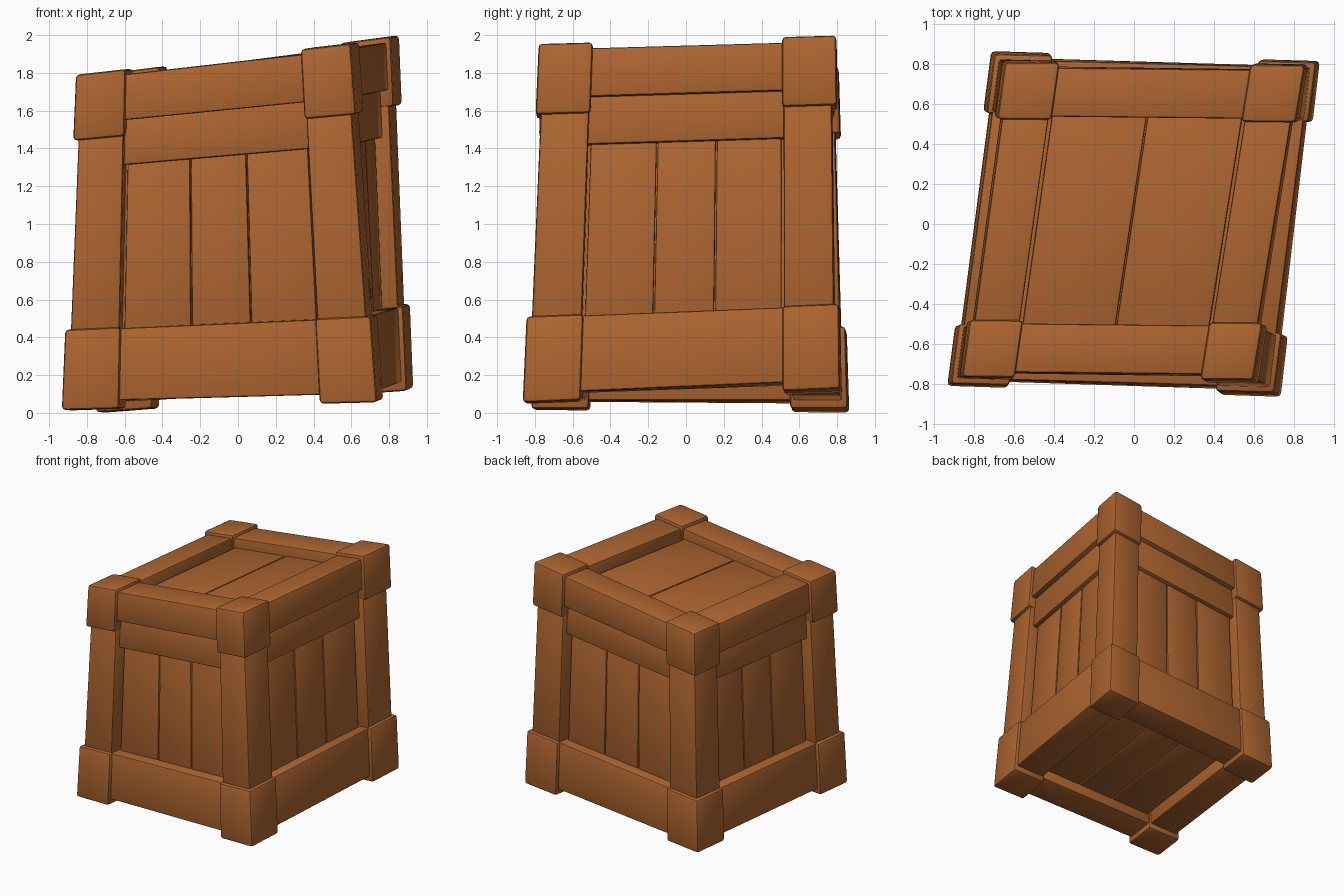
import bpy, bmesh
from mathutils import Vector

if "Cube" in bpy.data.objects:
    bpy.data.objects.remove(bpy.data.objects["Cube"])

wood = bpy.data.materials.new("warm brown wood")
wood.diffuse_color = (0.42, 0.13, 0.03, 1)
wood.use_nodes = True
wood.node_tree.nodes["Principled BSDF"].inputs["Base Color"].default_value = wood.diffuse_color

# Outer corners of the crooked crate, keyed by (right, back, top)
HULL = {
    (0, 0, 0): (-0.935, -0.81, 0.015), (1, 0, 0): (0.735, -0.865, 0.055),
    (0, 1, 0): (-0.715, 0.865, 0.0), (1, 1, 0): (0.93, 0.815, 0.13),
    (0, 0, 1): (-0.86, -0.765, 1.79), (1, 0, 1): (0.595, -0.78, 1.955),
    (0, 1, 1): (-0.645, 0.81, 1.80), (1, 1, 1): (0.855, 0.795, 2.0),
}


def warp(u, v, w):
    """Place a point of the straight unit crate inside the crooked hull."""
    p = Vector((0, 0, 0))
    for (i, j, k), c in HULL.items():
        p += Vector(c) * ((u if i else 1 - u) * (v if j else 1 - v) * (w if k else 1 - w))
    return p


def box(name, us, vs, ws, bevel=0.015):
    """Bevelled box given by its ranges in crate space."""
    bm = bmesh.new()
    bmesh.ops.create_cube(bm, size=1)
    for vert in bm.verts:
        a = [r[1] if c > 0 else r[0] for r, c in zip((us, vs, ws), vert.co)]
        vert.co = warp(*a)
    bmesh.ops.recalc_face_normals(bm, faces=bm.faces)
    if bevel:
        bmesh.ops.bevel(bm, geom=bm.edges[:], offset=bevel, segments=2,
                        profile=0.5, affect='EDGES')
    for f in bm.faces:
        f.smooth = True
    me = bpy.data.meshes.new(name)
    bm.to_mesh(me)
    bm.free()
    me.materials.append(wood)
    ob = bpy.data.objects.new(name, me)
    bpy.context.collection.objects.link(ob)
    bpy.context.view_layer.objects.active = ob
    ob.select_set(True)
    bpy.ops.object.shade_smooth_by_angle(angle=0.6)
    ob.select_set(False)


def side(r, far):
    """Mirror a range to the far side of the crate."""
    return (1 - r[1], 1 - r[0]) if far else r


B = 0.182            # corner block width
IN = 0.017           # inset of posts and rails
LOW, HIGH = 0.24, 0.803
MID = (B - 0.01, 1 - B + 0.01)
XN, YN = ("left", "right"), ("front", "back")

# Corner blocks and posts
for i in (0, 1):
    for j in (0, 1):
        tag = YN[j] + "_" + XN[i]
        us, vs = side((0, B), i), side((0, B), j)
        box("bottom_block_" + tag, us, vs, (0, LOW), 0.02)
        box("top_block_" + tag, us, vs, (HIGH, 1), 0.02)
        box("post_" + tag, side((IN, B - 0.005), i), side((IN, B - 0.005), j),
            (LOW - 0.03, HIGH + 0.03))

# Four sides: bottom rail, top rail, recessed rail and three planks
for axis in (0, 1):
    for far in (0, 1):
        tag = (YN if axis == 0 else XN)[far]

        def part(name, along, depth, ws, bevel=0.012):
            d = side(depth, far)
            us, vs = (along, d) if axis == 0 else (d, along)
            box(name + "_" + tag, us, vs, ws, bevel)

        part("bottom_rail", MID, (IN, B - 0.01), (0.025, LOW - 0.003))
        part("top_rail", MID, (IN, B - 0.01), (0.85, 0.985))
        part("recessed_rail", MID, (0.045, 0.14), (0.718, 0.86))
        cuts = (B + 0.002, 0.405, 0.6, 1 - B - 0.002)
        for n in range(3):
            part("plank_%d" % (n + 1), (cuts[n] + 0.002, cuts[n + 1] - 0.002),
                 (0.068, 0.12), (LOW - 0.04, 0.74), 0.008)

# Lid and floor planks
for name, ws, cuts in (("lid", (0.90, 0.94), (B, 0.5, 1 - B)),
                       ("floor", (0.07, 0.11), (B, 0.4, 0.6, 1 - B))):
    for n in range(len(cuts) - 1):
        box("%s_plank_%d" % (name, n + 1), (cuts[n] + 0.002, cuts[n + 1] - 0.002),
            (B - 0.03, 1 - B + 0.03), ws, 0.008)

# Solid core closing the gaps between planks
box("inner_core", (0.09, 0.91), (0.09, 0.91), (0.09, 0.92), 0)
